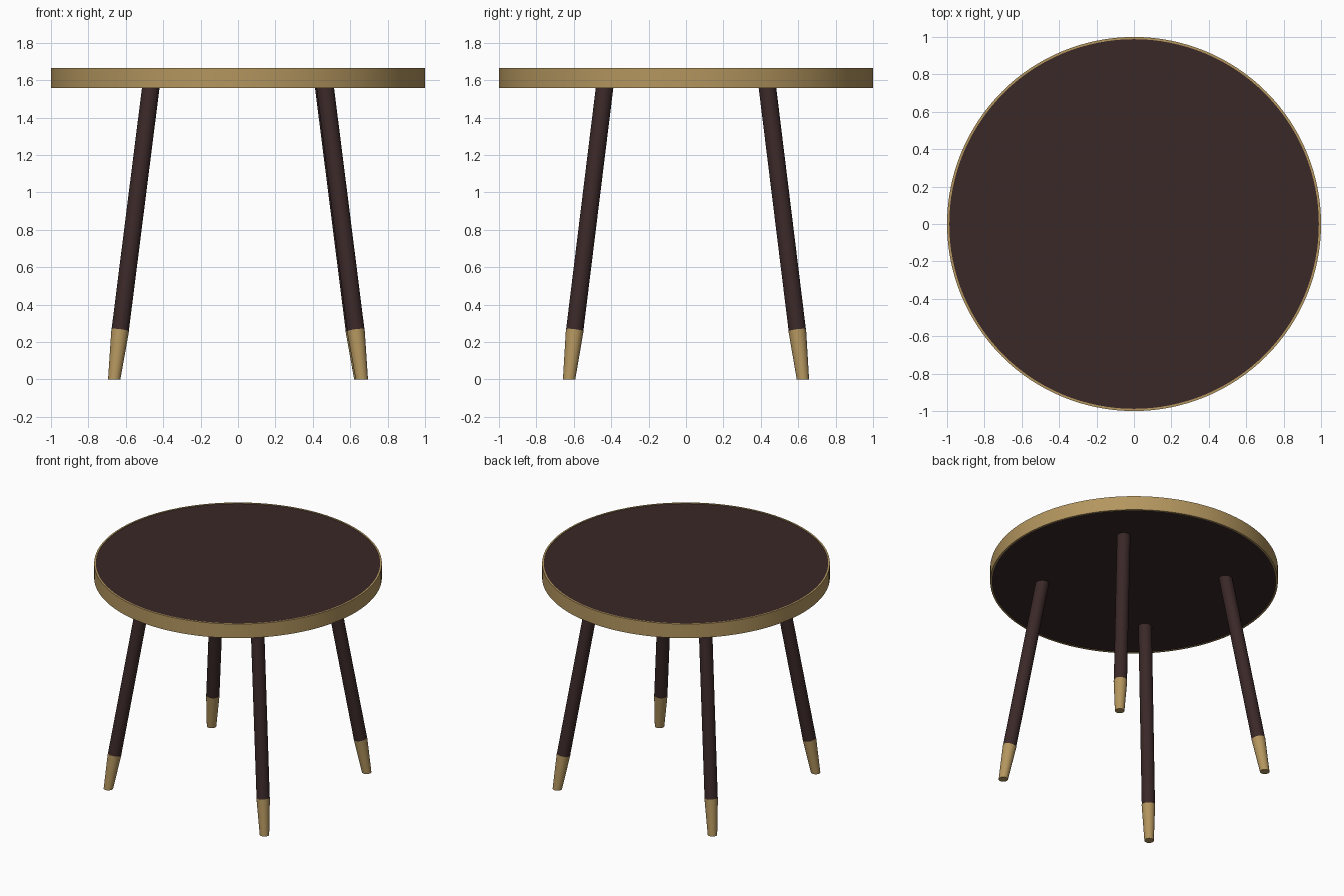
import bpy, bmesh, math
from mathutils import Vector

if "Cube" in bpy.data.objects:
    bpy.data.objects.remove(bpy.data.objects["Cube"])


def material(name, rgb):
    m = bpy.data.materials.new(name)
    m.diffuse_color = (*rgb, 1.0)
    m.use_nodes = True
    m.node_tree.nodes["Principled BSDF"].inputs["Base Color"].default_value = m.diffuse_color
    return m


DARK = material("dark walnut", (0.043, 0.021, 0.021))
GOLD = material("brushed brass", (0.456, 0.305, 0.114))


def finish(name, bm, mat):
    bmesh.ops.recalc_face_normals(bm, faces=bm.faces)
    me = bpy.data.meshes.new(name)
    bm.to_mesh(me)
    bm.free()
    me.materials.append(mat)
    ob = bpy.data.objects.new(name, me)
    bpy.context.collection.objects.link(ob)
    bpy.ops.object.select_all(action='DESELECT')
    ob.select_set(True)
    bpy.context.view_layer.objects.active = ob
    bpy.ops.object.shade_smooth_by_angle(angle=math.radians(35))
    return ob


def ring(bm, centre, radius, n, slope=(0, 0)):
    """Circle of vertices; slope tilts the ring square to a leaning axis."""
    verts = []
    for i in range(n):
        a = 2 * math.pi * i / n
        x, y = radius * math.cos(a), radius * math.sin(a)
        verts.append(bm.verts.new(Vector(centre) + Vector((x, y, x * slope[0] + y * slope[1]))))
    return verts


def loft(name, sections, mat, n=32, closed=False):
    """Skin circles (centre, radius, slope); cap the ends or join them in a loop."""
    bm = bmesh.new()
    rings = [ring(bm, c, r, n, s) for c, r, s in sections]
    pairs = list(zip(rings, rings[1:]))
    if closed:
        pairs.append((rings[-1], rings[0]))
    else:
        bm.faces.new(rings[0])
        bm.faces.new(rings[-1])
    for a, b in pairs:
        for i in range(n):
            j = (i + 1) % n
            bm.faces.new((a[i], a[j], b[j], b[i]))
    return finish(name, bm, mat)


FLAT = (0, 0)
BOTTOM, TOP = 1.557, 1.665

# Table top panel, slightly recessed inside the rim
loft("table_top", [((0, 0, BOTTOM + 0.003), 0.989, FLAT),
                   ((0, 0, TOP - 0.004), 0.989, FLAT)], DARK, 128)

# Brass band around the edge
loft("table_rim", [((0, 0, z), r, FLAT) for r, z in
                   ((1.0, BOTTOM), (1.0, TOP), (0.988, TOP), (0.988, BOTTOM))],
     GOLD, 128, closed=True)

# Four splayed legs with tapered brass feet
for name, sx, sy, shift in (("front_left", -1, -1, 0), ("front_right", 1, -1, 0),
                            ("back_left", -1, 1, 0), ("back_right", 1, 1, -0.008)):
    top = Vector((sx * 0.466 + shift, sy * 0.435, BOTTOM + 0.006))
    joint = Vector((sx * 0.630 + shift, sy * 0.595, 0.263))
    foot = Vector((sx * 0.662 + shift, sy * 0.625, 0.0))
    d = joint - top
    slope = (-d.x / d.z, -d.y / d.z)
    loft(name + "_leg", [(joint, 0.046, slope), (top, 0.047, FLAT)], DARK)
    loft(name + "_foot", [(foot, 0.033, FLAT), (joint, 0.047, slope)], GOLD)
